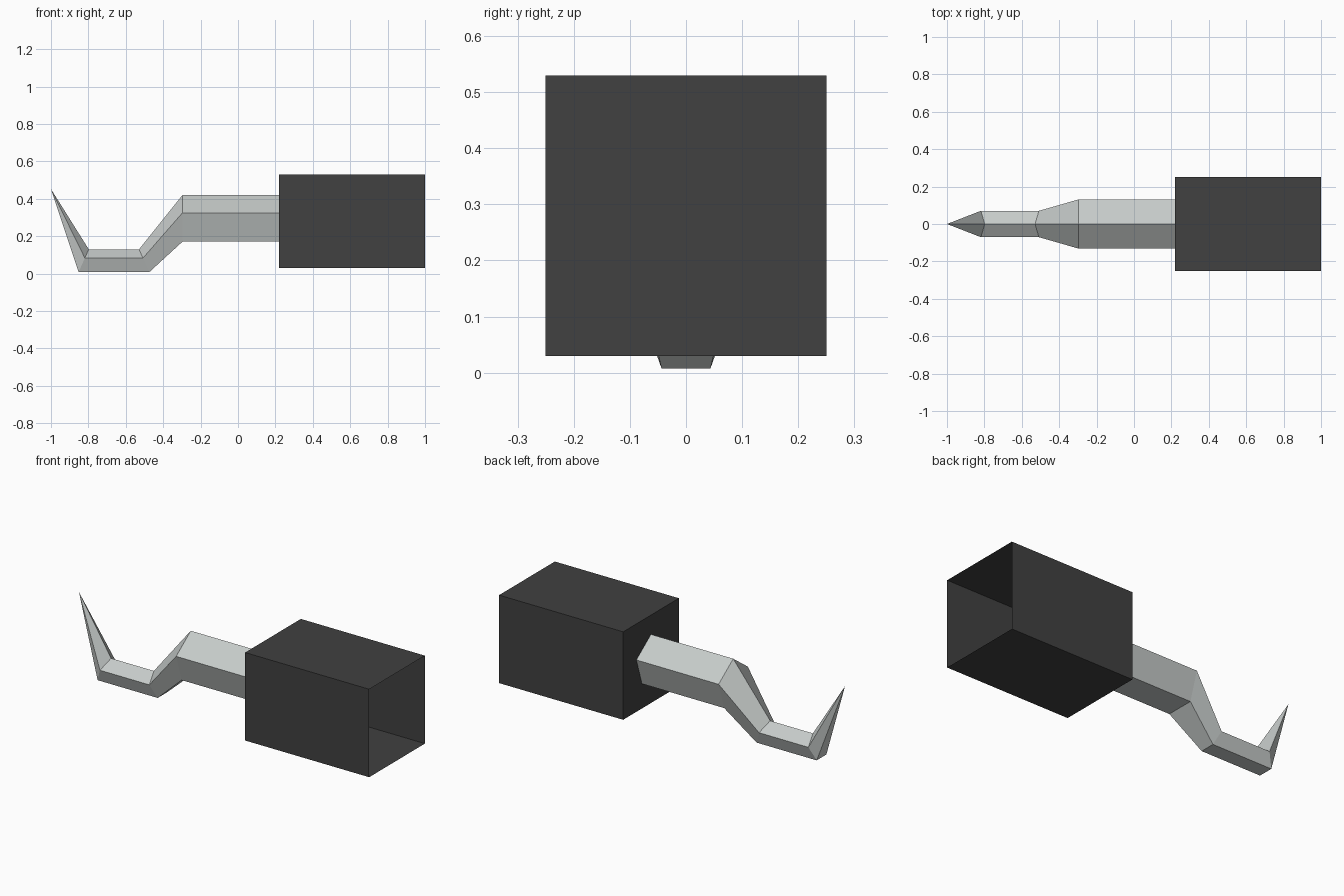
import bpy, bmesh, math
from mathutils import Vector

if "Cube" in bpy.data.objects:
    bpy.data.objects.remove(bpy.data.objects["Cube"])


def material(name, color):
    mat = bpy.data.materials.new(name)
    mat.diffuse_color = (*color, 1.0)
    mat.use_nodes = True
    mat.node_tree.nodes["Principled BSDF"].inputs["Base Color"].default_value = mat.diffuse_color
    return mat


def make_object(name, bm, mat):
    bmesh.ops.recalc_face_normals(bm, faces=bm.faces[:])
    mesh = bpy.data.meshes.new(name)
    bm.to_mesh(mesh)
    bm.free()
    mesh.materials.append(mat)
    obj = bpy.data.objects.new(name, mesh)
    bpy.context.collection.objects.link(obj)
    return obj


steel = material("pale steel", (0.57, 0.60, 0.59))
black = material("dark grip", (0.052, 0.052, 0.052))

# Handle: square box, open at the far (+x) end
bm = bmesh.new()
bmesh.ops.create_cube(bm, size=1.0)
for v in bm.verts:
    v.co = Vector((0.61 + v.co.x * 0.78, v.co.y * 0.5, 0.28 + v.co.z * 0.5))
end = [f for f in bm.faces if f.calc_center_median().x > 0.99]
bmesh.ops.delete(bm, geom=end, context='FACES_ONLY')
make_object("handle", bm, black)

# Pick: five-sided bar swept along a bent path, ending in a point
# (centre x, centre z, radius, lean of the section's top towards -x)
sections = [
    (0.22, 0.282, 0.138, 0.0),
    (-0.297, 0.282, 0.138, 0.0),
    (-0.499, 0.062, 0.074, math.radians(24)),
    (-0.828, 0.062, 0.074, math.radians(-24)),
]
bm = bmesh.new()
rings = []
for x, z, r, lean in sections:
    ring = []
    for i in range(5):
        a = math.tau * i / 5
        up, side = r * math.cos(a), r * math.sin(a)
        ring.append(bm.verts.new((x - up * math.sin(lean), side, z + up * math.cos(lean))))
    rings.append(ring)
for a, b in zip(rings, rings[1:]):
    for i in range(5):
        j = (i + 1) % 5
        bm.faces.new((a[i], a[j], b[j], b[i]))
tip = bm.verts.new((-1.0, 0.0, 0.452))
for i in range(5):
    bm.faces.new((rings[-1][i], rings[-1][(i + 1) % 5], tip))
bm.faces.new(rings[0])
make_object("hooked_pick", bm, steel)
